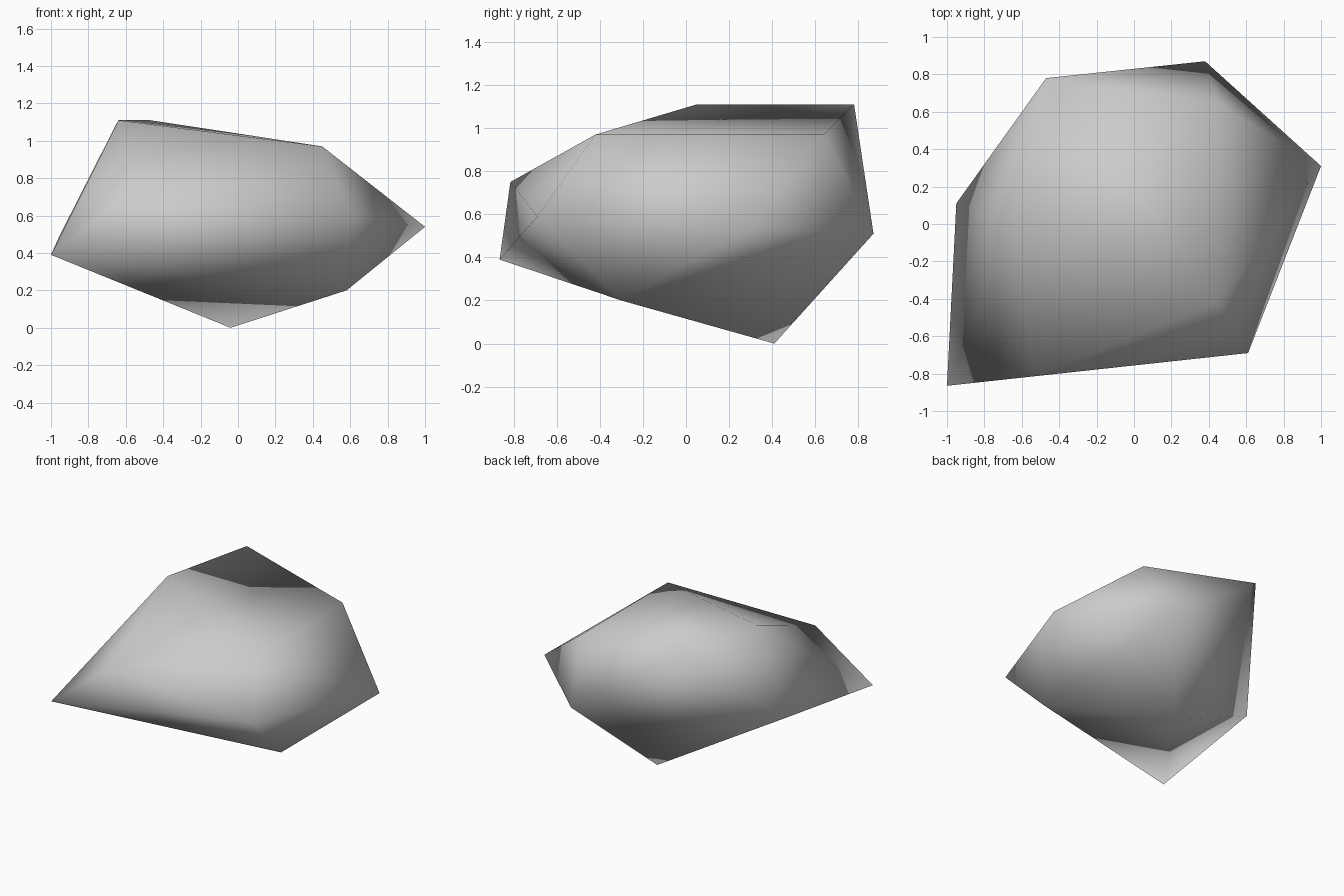
import bpy
import bmesh

if "Cube" in bpy.data.objects:
    bpy.data.objects.remove(bpy.data.objects["Cube"], do_unlink=True)

# Stone colour
stone = bpy.data.materials.new("stone_grey")
stone.use_nodes = True
grey = (0.6, 0.6, 0.6, 1)
stone.diffuse_color = grey
stone.node_tree.nodes["Principled BSDF"].inputs["Base Color"].default_value = grey

# Corner points of the boulder, from the ground up
corners = {
    "foot": (-0.04, 0.41, 0.0),
    "low_front": (0.58, -0.30, 0.20),
    "front_right_tip": (-1.0, -0.865, 0.39),
    "right_side": (-0.95, 0.11, 0.50),
    "back": (0.38, 0.87, 0.51),
    "left_tip": (1.0, 0.31, 0.54),
    "front_left": (0.61, -0.69, 0.59),
    "front_brow": (-0.54, -0.815, 0.75),
    "upper_front": (0.45, -0.42, 0.97),
    "upper_back": (0.45, 0.64, 0.97),
    "crest_front": (-0.64, 0.05, 1.11),
    "crest_back": (-0.47, 0.78, 1.11),
}

# Boulder: the hull around its corners
bm = bmesh.new()
verts = {name: bm.verts.new(point) for name, point in corners.items()}
bmesh.ops.convex_hull(bm, input=bm.verts)

# Hollow under the left tip: turn the edge between the tip and the foot
under_edge = bm.edges.get((verts["left_tip"], verts["foot"]))
if under_edge:
    bmesh.utils.edge_rotate(under_edge, True)

bmesh.ops.recalc_face_normals(bm, faces=bm.faces)
for face in bm.faces:
    face.smooth = True

mesh = bpy.data.meshes.new("boulder")
bm.to_mesh(mesh)
bm.free()
mesh.materials.append(stone)
boulder = bpy.data.objects.new("boulder", mesh)
bpy.context.collection.objects.link(boulder)
